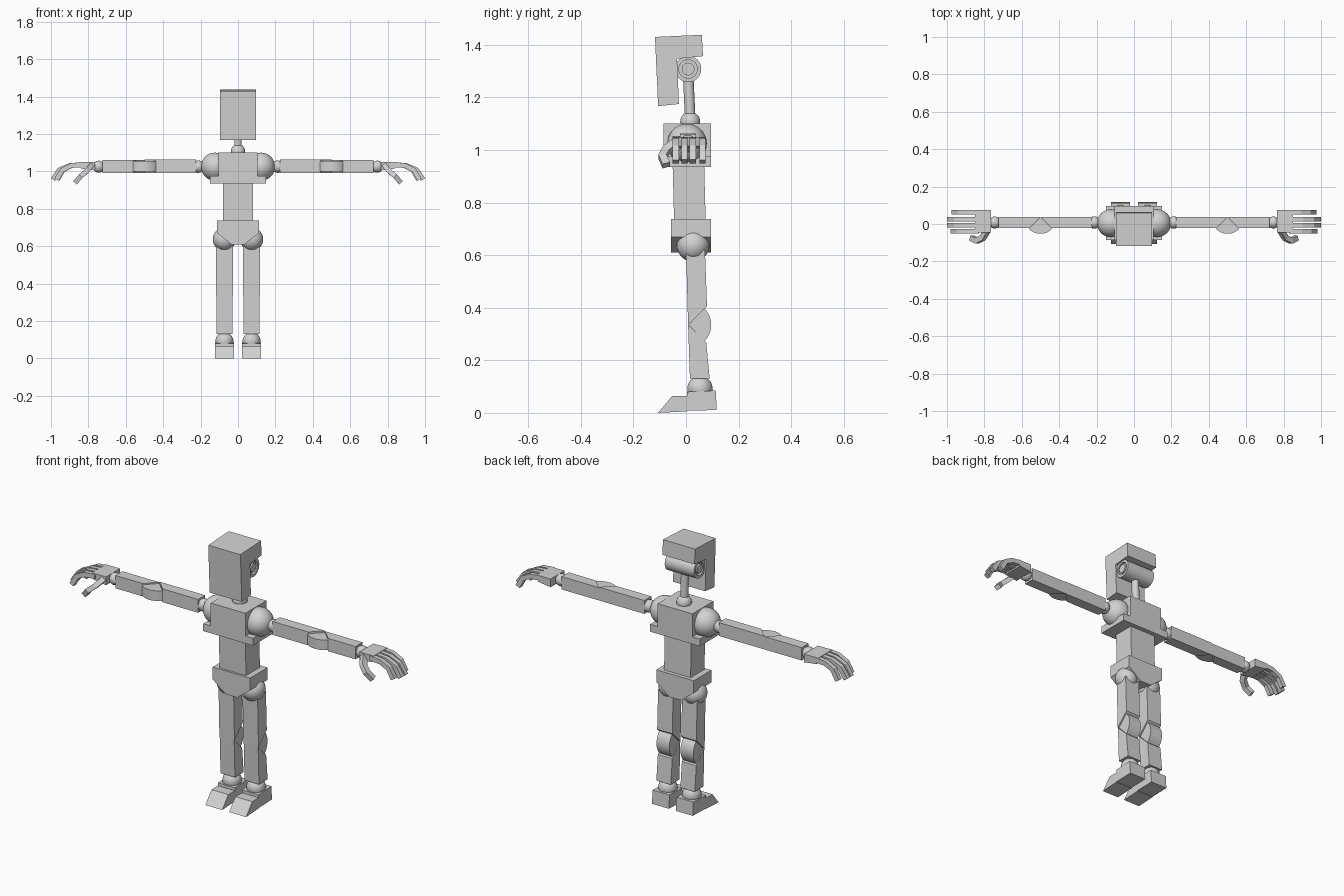
import bpy, bmesh, math
from mathutils import Vector, Matrix

if "Cube" in bpy.data.objects:
    bpy.data.objects.remove(bpy.data.objects["Cube"])

grey = bpy.data.materials.new("plain_grey")
grey.diffuse_color = (0.65, 0.65, 0.65, 1)
grey.use_nodes = True
grey.node_tree.nodes["Principled BSDF"].inputs["Base Color"].default_value = grey.diffuse_color


def finish(name, bm, mirror=False, smooth=False):
    bmesh.ops.recalc_face_normals(bm, faces=bm.faces[:])
    mesh = bpy.data.meshes.new(name)
    bm.to_mesh(mesh)
    bm.free()
    mesh.materials.append(grey)
    if smooth:
        mesh.shade_smooth()
        mesh.set_sharp_from_angle(angle=math.radians(30))
    ob = bpy.data.objects.new(name, mesh)
    bpy.context.collection.objects.link(ob)
    if mirror:
        ob.modifiers.new("mirror", 'MIRROR').use_mirror_merge = False
    return ob


def prism(name, axis, pts, lo, hi, mirror=False, smooth=False):
    """Extrude a flat profile along an axis; pts hold the two other axes in order."""
    place = {'x': lambda a, b, d: (d, a, b),
             'y': lambda a, b, d: (a, d, b),
             'z': lambda a, b, d: (a, b, d)}[axis]
    bm = bmesh.new()
    low = [bm.verts.new(place(a, b, lo)) for a, b in pts]
    high = [bm.verts.new(place(a, b, hi)) for a, b in pts]
    bm.faces.new(low)
    bm.faces.new(high)
    n = len(pts)
    for i in range(n):
        j = (i + 1) % n
        bm.faces.new((low[i], low[j], high[j], high[i]))
    return finish(name, bm, mirror, smooth)


def ball(name, centre, r, mirror=False):
    bm = bmesh.new()
    bmesh.ops.create_uvsphere(bm, u_segments=32, v_segments=18, radius=r,
                              matrix=Matrix.Translation(centre))
    return finish(name, bm, mirror, True)


def rod(name, a, b, r):
    a, b = Vector(a), Vector(b)
    rot = (b - a).to_track_quat('Z', 'Y').to_matrix().to_4x4()
    bm = bmesh.new()
    bmesh.ops.create_cone(bm, cap_ends=True, segments=32, radius1=r, radius2=r,
                          depth=(b - a).length,
                          matrix=Matrix.Translation((a + b) / 2) @ rot)
    return finish(name, bm, smooth=True)


def chain(name, path, width, thick):
    """Bent digit: one box-section strip following a path."""
    pts = [Vector(p) for p in path]
    bm = bmesh.new()
    rings = []
    for i, p in enumerate(pts):
        d = (pts[min(i + 1, len(pts) - 1)] - pts[max(i - 1, 0)]).normalized()
        side = Vector((0, 1, 0))
        side = (side - d * side.dot(d)).normalized()
        up = d.cross(side)
        rings.append([bm.verts.new(p + side * s * width / 2 + up * t * thick / 2)
                      for s, t in ((-1, -1), (1, -1), (1, 1), (-1, 1))])
    for r0, r1 in zip(rings, rings[1:]):
        for i in range(4):
            j = (i + 1) % 4
            bm.faces.new((r0[i], r0[j], r1[j], r1[i]))
    bm.faces.new(rings[0])
    bm.faces.new(rings[-1])
    return finish(name, bm, True)


def sector(cx, cy, r, start, end, n=14):
    return [(cx, cy)] + [(cx + r * math.cos(math.radians(start + (end - start) * i / n)),
                          cy + r * math.sin(math.radians(start + (end - start) * i / n)))
                         for i in range(n + 1)]


# Head: an L-shaped block with a face plate and an overhanging cap
prism("head", 'x', [(-0.118, 1.43), (0.06, 1.438), (0.065, 1.357), (-0.034, 1.347),
                    (-0.027, 1.175), (-0.106, 1.167)], -0.097, 0.097)

# Head pivot: horizontal barrel with a grooved ring on each end
bm = bmesh.new()
profile = [(0.0, 0.05), (0.088, 0.05), (0.088, 0.035), (0.075, 0.035),
           (0.075, 0.024), (0.088, 0.024), (0.088, 0.0)]
verts = [bm.verts.new((x, 0.008, 1.308 + r)) for x, r in profile]
edges = [bm.edges.new(e) for e in zip(verts, verts[1:])]
bmesh.ops.spin(bm, geom=verts + edges, cent=(0, 0.008, 1.308), axis=(1, 0, 0),
               angle=math.tau, steps=32)
bmesh.ops.remove_doubles(bm, verts=bm.verts[:], dist=0.0001)
finish("head_pivot", bm, True, True)

# Neck
rod("neck", (0, 0.008, 1.29), (0, 0.016, 1.12), 0.02)
ball("neck_ball", (0, 0.016, 1.107), 0.038)

# Trunk
prism("chest", 'y', [(-0.15, 0.935), (0.15, 0.935), (0.15, 0.975), (0.105, 0.975),
                     (0.105, 1.1), (-0.105, 1.1), (-0.105, 0.975), (-0.15, 0.975)],
      -0.086, 0.095)
prism("waist", 'x', [(-0.045, 0.72), (0.075, 0.72), (0.069, 0.95), (-0.051, 0.95)],
      -0.08, 0.08)
prism("pelvis", 'y', [(-0.113, 0.737), (0.113, 0.737), (0.113, 0.67), (0.035, 0.61),
                      (-0.035, 0.61), (-0.113, 0.67)], -0.057, 0.095)

# Arms
ball("shoulder", (0.123, 0.004, 1.025), 0.075, True)
ball("arm_joint", (0.213, 0.008, 1.025), 0.033, True)
prism("upper_arm", 'z', [(0.225, -0.022), (0.44, -0.022), (0.5, 0.038), (0.225, 0.038)],
      0.99, 1.063, True)
prism("elbow", 'z', sector(0.5, 0.036, 0.088, 225, 315), 0.999, 1.054, True, True)
prism("forearm", 'z', [(0.56, -0.022), (0.725, -0.022), (0.725, 0.038), (0.5, 0.038)],
      0.99, 1.06, True)
ball("wrist", (0.745, 0.008, 1.025), 0.032, True)

# Hands
prism("palm", 'y', [(0.765, 1.005), (0.84, 1.015), (0.85, 1.05), (0.765, 1.05)],
      -0.045, 0.075, True)
for label, y, reach in (("little", 0.063, 0.965), ("ring", 0.026, 0.99),
                        ("middle", -0.006, 0.99), ("index", -0.039, 0.97)):
    s = (reach - 0.83) / 0.16
    chain(label + "_finger",
          [(0.83 + dx * s, y, z) for dx, z in
           ((0, 1.036), (0.07, 1.031), (0.125, 1.008), (0.16, 0.956))], 0.024, 0.026)
chain("thumb", [(0.785, -0.035, 1.03), (0.81, -0.075, 1.0), (0.84, -0.09, 0.975),
                (0.868, -0.075, 0.942)], 0.03, 0.026)

# Legs
ball("hip", (0.073, 0.027, 0.637), 0.062, True)
prism("thigh", 'x', [(0.0, 0.62), (0.008, 0.335), (0.08, 0.405), (0.072, 0.62)],
      0.027, 0.118, True)
prism("knee", 'x', sector(0.01, 0.335, 0.086, -45, 45), 0.034, 0.111, True, True)
prism("shin", 'x', [(0.008, 0.335), (0.015, 0.13), (0.09, 0.13), (0.077, 0.268)],
      0.029, 0.116, True)
ball("ankle", (0.0725, 0.053, 0.092), 0.048, True)

# Feet
prism("heel", 'x', [(0.003, 0.008), (0.117, 0.011), (0.113, 0.085), (0.003, 0.08)],
      0.021, 0.123, True)
prism("toe", 'x', [(-0.106, 0.0), (0.004, 0.006), (0.004, 0.064), (-0.053, 0.064)],
      0.021, 0.123, True)
